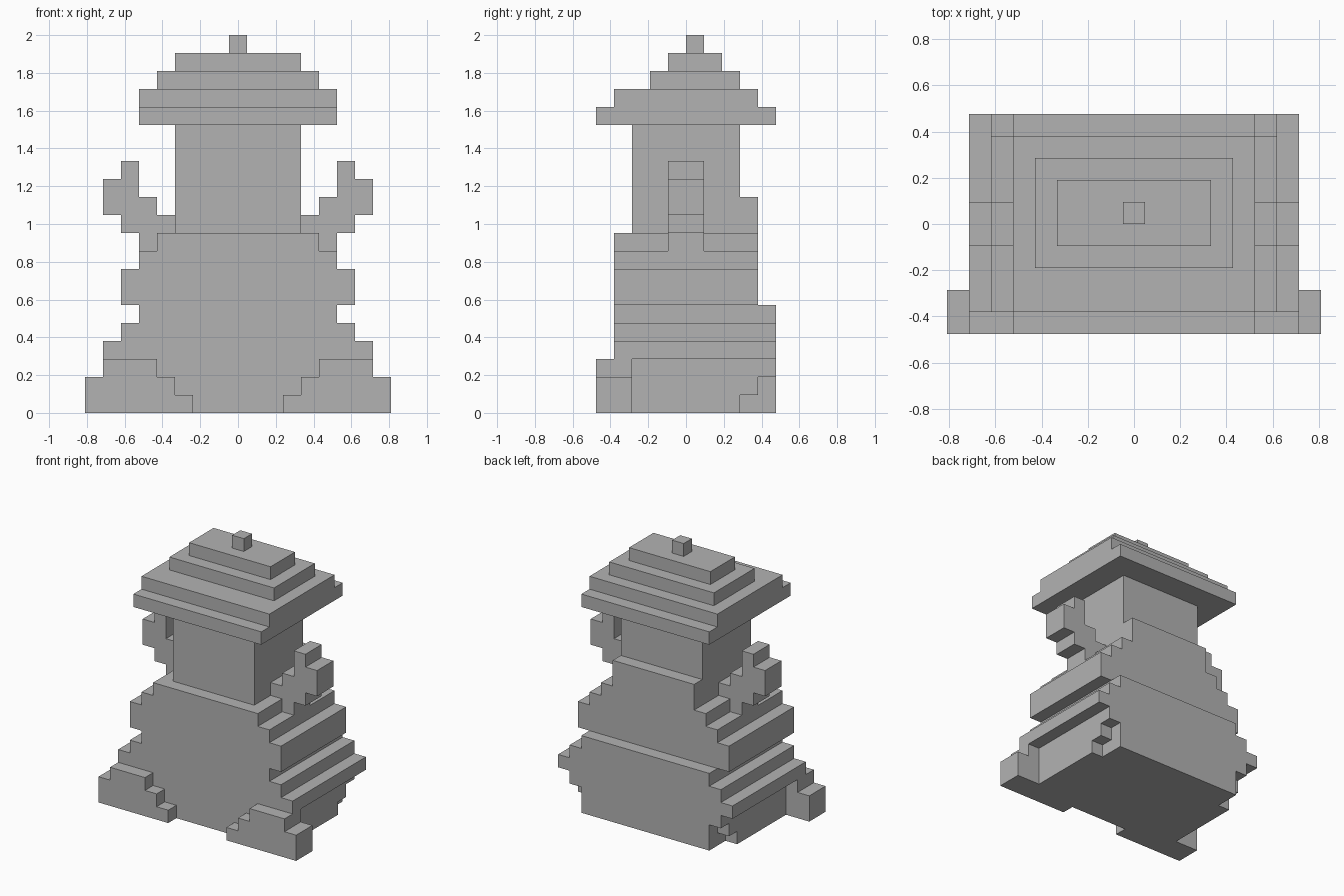
import bpy, bmesh
from mathutils import Vector

cube = bpy.data.objects.get("Cube")
if cube:
    bpy.data.objects.remove(cube)

UNIT = 2 / 21  # edge of one block

stone = bpy.data.materials.new("plain grey")
stone.use_nodes = True
GREY = (0.45, 0.45, 0.45, 1)
stone.diffuse_color = GREY
stone.node_tree.nodes["Principled BSDF"].inputs["Base Color"].default_value = GREY

cells = {}  # block position -> part name


def box(part, x, y, z):
    """Fill a block range; each argument is (low, high) in block units."""
    for i in range(round(x[0] + 0.5), round(x[1] + 0.5)):
        for j in range(*y):
            for k in range(*z):
                cells.setdefault((i, j, k), part)


def tier(part, half, y, z):
    """Box centred on x."""
    box(part, (-half, half), y, z)


def pair(part, x, y, z):
    """Box on the left and its mirror image on the right."""
    box("left_" + part, x, y, z)
    box("right_" + part, (-x[1], -x[0]), y, z)


# Hat: brim and shrinking tiers up to the knob
tier("hat", 5.5, (-5, 5), (16, 17))
tier("hat", 5.5, (-4, 4), (17, 18))
tier("hat", 4.5, (-2, 3), (18, 19))
tier("hat", 3.5, (-1, 2), (19, 20))
tier("hat_knob", 0.5, (0, 1), (20, 21))

# Head and the raised collar behind it
tier("head", 3.5, (-3, 3), (10, 16))
tier("collar", 3.5, (3, 4), (10, 12))

# Upper body
tier("upper_body", 6.5, (-4, 4), (6, 8))
tier("upper_body", 5.5, (-4, 4), (8, 9))
tier("upper_body", 4.5, (-4, 4), (9, 10))

# Lower body, with stepped cuts at the bottom back corners
tier("lower_body", 5.5, (-4, 5), (5, 6))
tier("lower_body", 6.5, (-4, 5), (4, 5))
tier("lower_body", 7.5, (-4, 5), (3, 4))
tier("lower_body", 5.5, (-4, 5), (0, 3))
for z, back in enumerate((3, 4, 5)):
    tier("lower_body", 6.5, (-4, back), (z, z + 1))

# Arms: a stepped profile, one column at a time going outward
for n, z in enumerate(((10, 11), (9, 12), (10, 14), (11, 13))):
    pair("arm", (3.5 + n, 4.5 + n), (-1, 1), z)

# Feet: stepped toe plate in front, heavier outer corner
for z in range(3):
    pair("foot", (2.5 + z, 7.5), (-5, -4), (z, z + 1))
pair("foot", (6.5, 7.5), (-4, -3), (0, 3))
pair("foot", (7.5, 8.5), (-5, -3), (0, 2))

# Skin every part with its exposed faces only
SIDES = [Vector(s) for s in ((1, 0, 0), (0, 1, 0), (0, 0, 1))]
SIDES += [-s for s in SIDES]
for part in dict.fromkeys(cells.values()):
    bm = bmesh.new()
    for cell in [c for c in cells if cells[c] == part]:
        centre = Vector(cell) + Vector((0, 0.5, 0.5))
        for n in SIDES:
            if tuple(round(a) for a in Vector(cell) + n) in cells:
                continue
            u = Vector((n.y, n.z, n.x))
            v = n.cross(u)
            corners = (-u - v, u - v, u + v, v - u)
            bm.faces.new([bm.verts.new((centre + (n + c) / 2) * UNIT) for c in corners])
    bmesh.ops.remove_doubles(bm, verts=bm.verts, dist=0.001)
    bmesh.ops.dissolve_limit(bm, angle_limit=0.01, verts=bm.verts, edges=bm.edges)
    mesh = bpy.data.meshes.new(part)
    bm.to_mesh(mesh)
    bm.free()
    mesh.materials.append(stone)
    bpy.context.collection.objects.link(bpy.data.objects.new(part, mesh))
